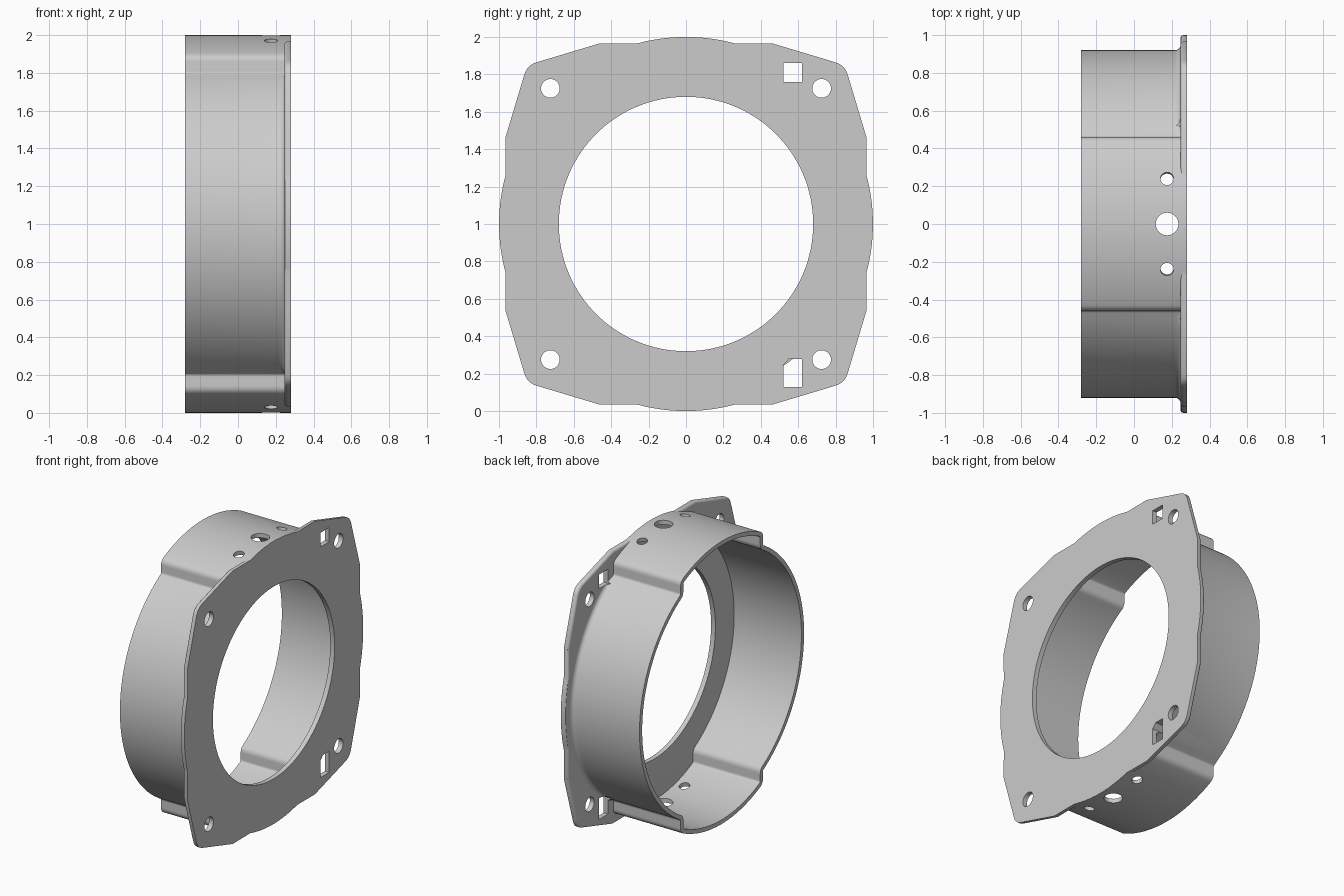
import bpy
import bmesh
from math import sin, cos, pi, radians, asin, sqrt
from mathutils import Vector

if "Cube" in bpy.data.objects:
    bpy.data.objects.remove(bpy.data.objects["Cube"], do_unlink=True)

grey = bpy.data.materials.new("plain_grey")
grey.use_nodes = True
grey.diffuse_color = (0.6, 0.6, 0.6, 1)
grey.node_tree.nodes["Principled BSDF"].inputs["Base Color"].default_value = (0.6, 0.6, 0.6, 1)

AXIS = Vector((0, 0, 1))  # centre of the ring, which runs along x


def make_object(name, bm):
    bmesh.ops.recalc_face_normals(bm, faces=bm.faces)
    mesh = bpy.data.meshes.new(name)
    bm.to_mesh(mesh)
    bm.free()
    mesh.materials.append(grey)
    ob = bpy.data.objects.new(name, mesh)
    bpy.context.collection.objects.link(ob)
    return ob


def add_prism(bm, outline, x0, x1):
    """Extrude a (y, z) outline along x."""
    face = bm.faces.new([bm.verts.new(Vector((x0, y, z)) + AXIS) for y, z in outline])
    res = bmesh.ops.extrude_face_region(bm, geom=[face])
    verts = [g for g in res["geom"] if isinstance(g, bmesh.types.BMVert)]
    bmesh.ops.translate(bm, verts=verts, vec=(x1 - x0, 0, 0))


def arc(radius, a0, a1, n):
    """Arc measured from straight up towards +y."""
    return [(radius * sin(a0 + (a1 - a0) * i / n), radius * cos(a0 + (a1 - a0) * i / n))
            for i in range(n + 1)]


def circle(y, z, r, n=32):
    return [(y + p, z + q) for p, q in arc(r, 0, 2 * pi, n)[:-1]]


def curve(a, b, c, n=6):
    """Rounded corner from a to c with its sharp corner at b."""
    a, b, c = Vector(a), Vector(b), Vector(c)
    return [tuple(a * (1 - t) ** 2 + b * 2 * t * (1 - t) + c * t * t)
            for t in (i / n for i in range(n + 1))]


def full_loop(quarter):
    """Mirror a quarter outline (top to +y side) into a closed loop."""
    half = quarter + [(y, -z) for y, z in reversed(quarter[:-1])]
    return half + [(-y, z) for y, z in reversed(half[1:-1])]


def cut(ob, cutter):
    mod = ob.modifiers.new("cut", "BOOLEAN")
    mod.operation, mod.solver, mod.object = "DIFFERENCE", "EXACT", cutter
    bpy.context.view_layer.objects.active = ob
    bpy.ops.object.modifier_apply(modifier=mod.name)
    bpy.data.objects.remove(cutter, do_unlink=True)


def window_cutter():
    bm = bmesh.new()
    add_prism(bm, [(0.52, 0.76), (0.62, 0.76), (0.62, 0.86), (0.52, 0.86)], 0.2, 0.35)
    add_prism(bm, [(0.52, -0.872), (0.62, -0.872), (0.62, -0.722), (0.55, -0.722),
                   (0.52, -0.755)], 0.2, 0.35)
    return bm


# Flange plate with a rounded back rim
quarter = arc(0.9995, 0, asin(0.26), 10) + [(0.46, 0.966)]
quarter += curve((0.80, 0.864), (0.849, 0.849), (0.864, 0.80))
quarter += [(0.966, 0.46)] + arc(0.9995, pi / 2 - asin(0.26), pi / 2, 10)
bm = bmesh.new()
add_prism(bm, full_loop(quarter), 0.246, 0.28)
rim = [e for e in bm.edges if all(v.co.x < 0.25 for v in e.verts)]
bmesh.ops.bevel(bm, geom=rim, offset=0.015, segments=3, profile=0.5, affect="EDGES")
flange = make_object("flange", bm)

# Centre opening, bolt holes and windows
bm = window_cutter()
add_prism(bm, circle(0, 0, 0.68, 128), 0.15, 0.35)
for sy in (-1, 1):
    for sz in (-1, 1):
        add_prism(bm, circle(sy * 0.725, sz * 0.725, 0.05), 0.15, 0.35)
cut(flange, make_object("flange_cutter", bm))

# Wall centreline: raised top and bottom, stepping in to the sides
HALF = 0.015
R_HIGH, R_LOW, STEP_Y, TRIM = 1 - HALF, 0.92 - HALF, 0.445, 0.022
a_high, a_low = asin(STEP_Y / R_HIGH), asin(STEP_Y / R_LOW)
z_high, z_low = sqrt(R_HIGH ** 2 - STEP_Y ** 2), sqrt(R_LOW ** 2 - STEP_Y ** 2)
high = arc(R_HIGH, 0, a_high - TRIM, 20)
low = arc(R_LOW, a_low + TRIM, pi / 2, 32)
quarter = high[:-1] + curve(high[-1], (STEP_Y, z_high), (STEP_Y, z_high - TRIM))
quarter += curve((STEP_Y, z_low + TRIM), (STEP_Y, z_low), low[0]) + low[1:]
line = [Vector(p) for p in full_loop(quarter)]

# Sweep the wall section, flaring into the flange along the lower sides
bm = bmesh.new()
rings = []
for i, p in enumerate(line):
    t = (line[(i + 1) % len(line)] - line[i - 1]).normalized()
    normal = Vector((-t.y, t.x))
    f = min(1, max(0, (abs(p.x) - 0.47) / 0.05))
    end = 0.2795 - 0.0295 * f
    section = [(-0.28, HALF), (0.215, HALF)]
    section += [(0.215 + 0.032 * sin(a), HALF + 0.03 * f * (1 - cos(a)))
                for a in (radians(d) for d in (22, 45, 67, 90))]
    section += [(end, HALF + 0.03 * f), (end, -HALF), (-0.28, -HALF)]
    ring = []
    for x, off in section:
        q = p + normal * off
        ring.append(bm.verts.new(Vector((x, q.x, q.y)) + AXIS))
    rings.append(ring)
for i, ring in enumerate(rings):
    nxt = rings[(i + 1) % len(rings)]
    for j in range(len(ring)):
        k = (j + 1) % len(ring)
        bm.faces.new((ring[j], nxt[j], nxt[k], ring[k]))
wall = make_object("ring_wall", bm)

# Radial holes through the raised top and bottom
bm = window_cutter()
for side in (-1, 1):
    for y, r in ((-0.24, 0.035), (0, 0.06), (0.24, 0.035)):
        d = Vector((0, y, side * sqrt(1 - y * y)))
        m = d.to_track_quat("Z", "Y").to_matrix().to_4x4()
        m.translation = Vector((0.175, 0, 0)) + d + AXIS
        bmesh.ops.create_cone(bm, cap_ends=True, segments=32, radius1=r, radius2=r,
                              depth=0.2, matrix=m)
cut(wall, make_object("wall_cutter", bm))

# Smooth curved faces, keep edges sharp
bpy.ops.object.select_all(action="DESELECT")
for ob in (flange, wall):
    ob.select_set(True)
bpy.context.view_layer.objects.active = flange
bpy.ops.object.shade_smooth_by_angle(angle=radians(30))
